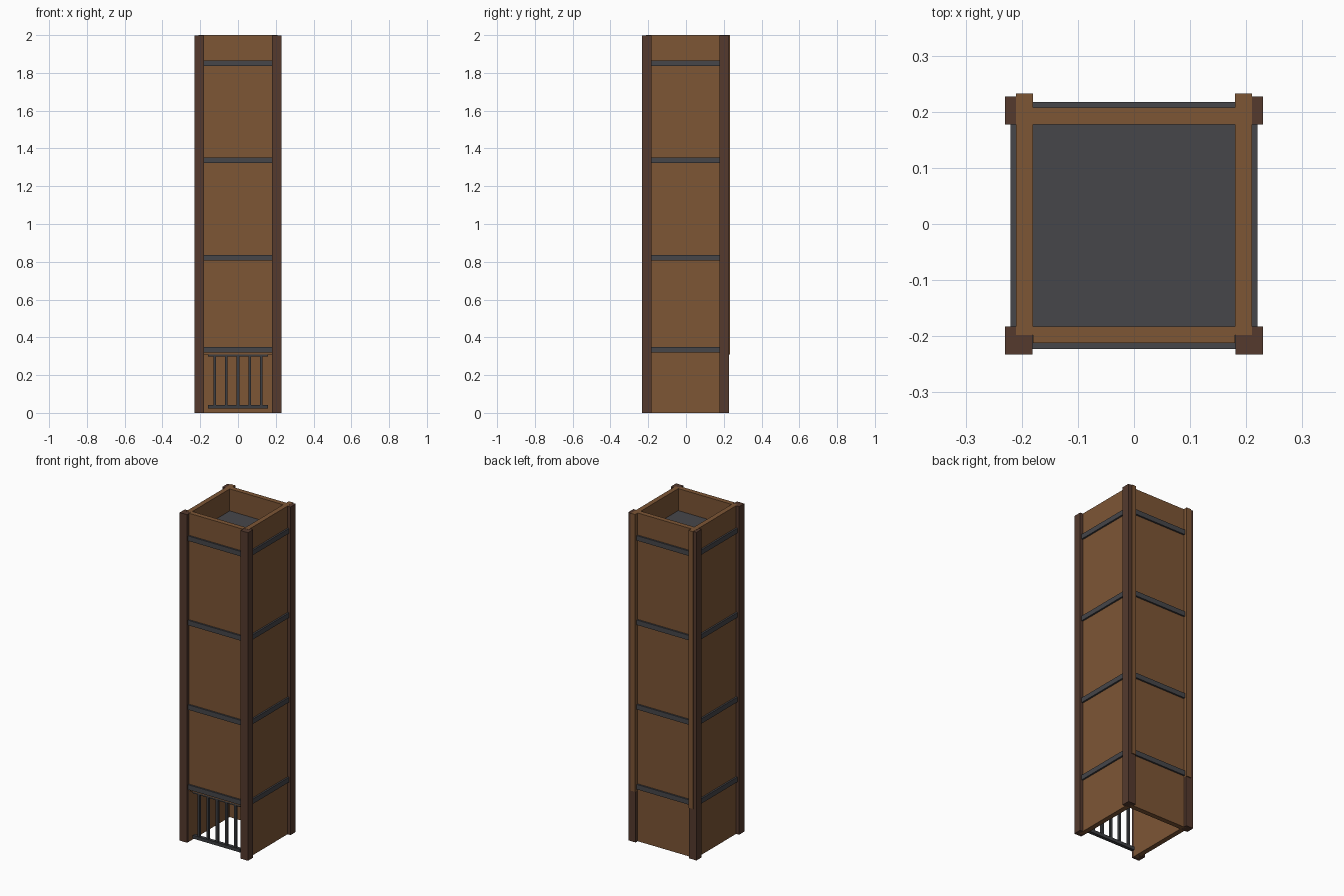
import bpy
from mathutils import Vector

cube = bpy.data.objects.get("Cube")
if cube:
    bpy.data.objects.remove(cube, do_unlink=True)


def material(name, color):
    m = bpy.data.materials.new(name)
    m.use_nodes = True
    m.diffuse_color = (*color, 1)
    m.node_tree.nodes["Principled BSDF"].inputs["Base Color"].default_value = (*color, 1)
    return m


wood = material("plank brown", (0.205, 0.092, 0.036))
dark_wood = material("post dark brown", (0.09, 0.042, 0.027))
slate = material("slate grey", (0.061, 0.061, 0.068))
iron = material("dark iron", (0.045, 0.047, 0.052))

SHIFT = Vector((0, -0.0025, 0))   # centres the tower on y = 0
IN, OUT = 0.18, 0.21              # inner and outer wall faces
SPLIT, TOP = 0.31, 2.0            # doorway height and tower height


def box(name, low, high, mat):
    """Axis-aligned box between two corners."""
    low, high = Vector(low), Vector(high)
    bpy.ops.mesh.primitive_cube_add(size=1, location=(low + high) / 2 + SHIFT)
    ob = bpy.context.object
    ob.name = name
    ob.scale = high - low
    bpy.ops.object.transform_apply(location=False, rotation=False, scale=True)
    ob.data.materials.append(mat)
    return ob


# Front and back walls; the front one stops above the doorway
box("front_wall", (-IN, -OUT, SPLIT), (IN, -IN, TOP), wood)
box("back_wall", (-IN, IN, 0), (IN, OUT, TOP), wood)

# Side walls and corner posts; upper side walls reach out past the back posts
for side, s in (("left", 1), ("right", -1)):
    x0, x1 = sorted((s * IN, s * OUT))
    box(side + "_lower_wall", (x0, -OUT, 0), (x1, OUT, SPLIT), wood)
    box(side + "_upper_wall", (x0, -0.195, SPLIT), (x1, 0.235, TOP), wood)
    p0, p1 = sorted((s * 0.1805, s * 0.23))
    for end, e in (("front", -1), ("back", 1)):
        y0, y1 = sorted((e * IN, e * 0.23))
        box(f"{end}_{side}_post", (p0, y0, 0), (p1, y1, TOP - 0.001), dark_wood)

# Floor slabs whose edges show as bands around the tower
for i, z in enumerate((0.335, 0.822, 1.337, 1.851)):
    box(f"floor_slab_{i + 1}", (-0.22, -0.22, z - 0.015), (0.22, 0.22, z + 0.015), slate)

# Barred gate in the doorway
for name, z in (("gate_bottom_rail", 0.022), ("gate_top_rail", 0.298)):
    box(name, (-0.16, -0.205, z), (0.16, -0.185, z + 0.02), iron)
for i in range(5):
    x = (i - 2) * 0.062
    box(f"gate_bar_{i + 1}", (x - 0.007, -0.202, 0.03), (x + 0.007, -0.188, 0.31), iron)
